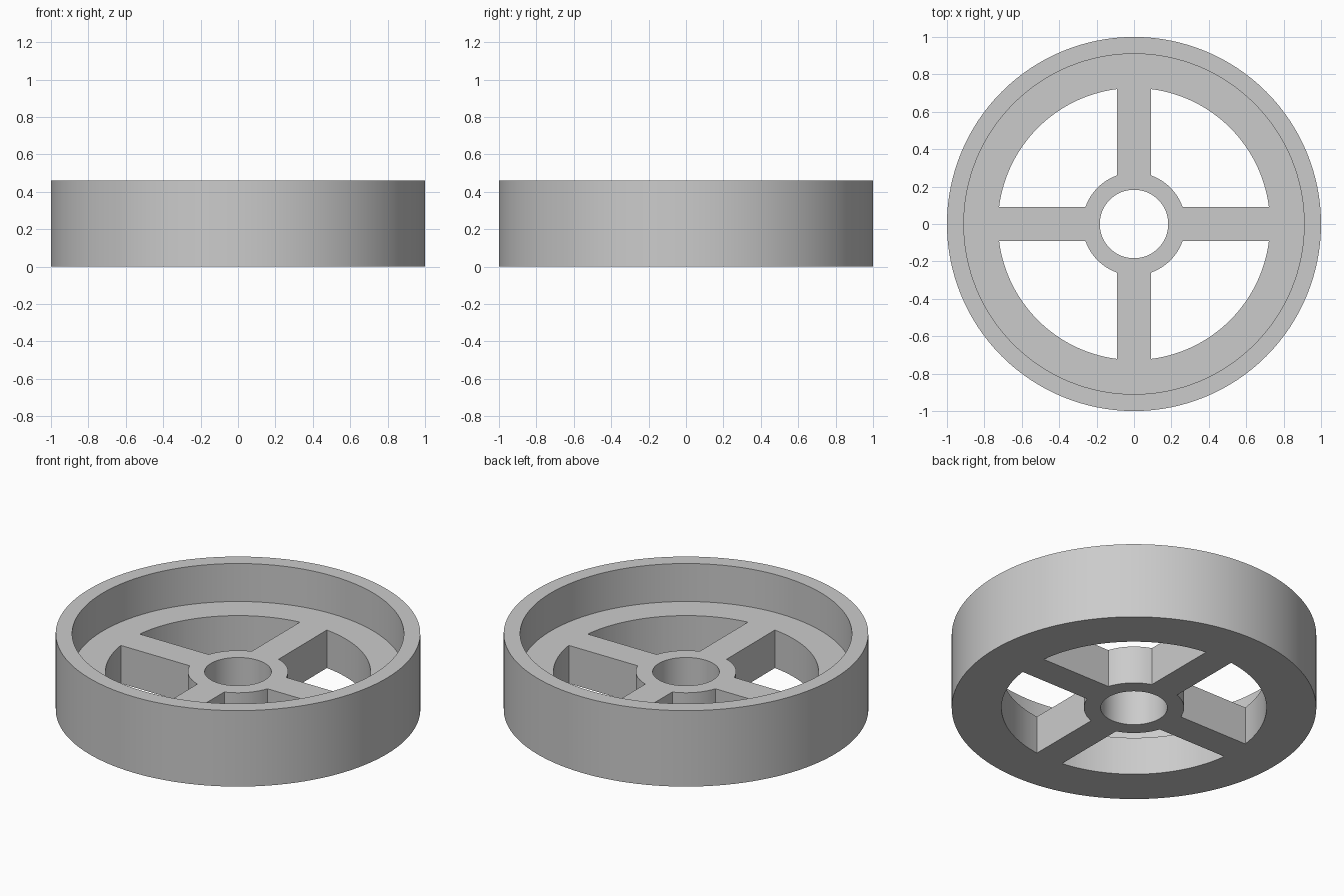
import bpy, bmesh
from math import asin, cos, sin, pi, radians
from mathutils import Matrix

cube = bpy.data.objects.get("Cube")
if cube:
    bpy.data.objects.remove(cube, do_unlink=True)

HEIGHT, FLOOR = 0.46, 0.23
RIM_OUT, RIM_IN, RING_IN = 1.0, 0.91, 0.727
HUB, BORE, SPOKE_HALF = 0.275, 0.183, 0.09
SEGMENTS = 128

grey = bpy.data.materials.new("plain_grey")
grey.use_nodes = True
colour = (0.6, 0.6, 0.6, 1)
grey.diffuse_color = colour
grey.node_tree.nodes["Principled BSDF"].inputs["Base Color"].default_value = colour


def add_object(name, bm):
    bmesh.ops.recalc_face_normals(bm, faces=bm.faces)
    mesh = bpy.data.meshes.new(name)
    bm.to_mesh(mesh)
    bm.free()
    mesh.materials.append(grey)
    obj = bpy.data.objects.new(name, mesh)
    bpy.context.collection.objects.link(obj)
    return obj


def lathe(name, profile):
    """Revolve a closed (radius, height) profile around z."""
    bm = bmesh.new()
    rings = []
    for i in range(SEGMENTS):
        a = 2 * pi * i / SEGMENTS
        rings.append([bm.verts.new((r * cos(a), r * sin(a), z)) for r, z in profile])
    for i, ring in enumerate(rings):
        after = rings[(i + 1) % SEGMENTS]
        for j in range(len(profile)):
            k = (j + 1) % len(profile)
            bm.faces.new((ring[j], after[j], after[k], ring[k]))
    return add_object(name, bm)


def arc(radius, steps):
    """Points of one quarter arc, kept clear of the spokes."""
    start = asin(SPOKE_HALF / radius)
    span = pi / 2 - 2 * start
    return [(radius * cos(start + span * i / steps),
             radius * sin(start + span * i / steps)) for i in range(steps + 1)]


# Wheel body: outer rim, recessed web and central bore
wheel = lathe("spoked_wheel", [(BORE, 0), (RIM_OUT, 0), (RIM_OUT, HEIGHT),
                               (RIM_IN, HEIGHT), (RIM_IN, FLOOR), (BORE, FLOOR)])

# Four window cutters, leaving the hub and four spokes
bm = bmesh.new()
outline = arc(RING_IN, 32) + arc(HUB, 16)[::-1]
for quarter in range(4):
    turn = Matrix.Rotation(quarter * pi / 2, 3, 'Z')
    base = bm.faces.new([bm.verts.new(turn @ Matrix.Identity(3) @ bpy_vec)
                         for bpy_vec in (Matrix.Translation((x, y, -0.1)).translation
                                         for x, y in outline)])
    sweep = bmesh.ops.extrude_face_region(bm, geom=[base])
    top = [v for v in sweep["geom"] if isinstance(v, bmesh.types.BMVert)]
    bmesh.ops.translate(bm, verts=top, vec=(0, 0, HEIGHT))
cutter = add_object("window_cutter", bm)
cutter.hide_render = True

cut = wheel.modifiers.new("windows", 'BOOLEAN')
cut.operation = 'DIFFERENCE'
cut.solver = 'EXACT'
cut.object = cutter

bpy.ops.object.select_all(action='DESELECT')
wheel.select_set(True)
bpy.context.view_layer.objects.active = wheel
bpy.ops.object.modifier_apply(modifier=cut.name)
bpy.data.objects.remove(cutter, do_unlink=True)

# Smooth walls with crisp corners
bpy.ops.object.shade_smooth_by_angle(angle=radians(30))
